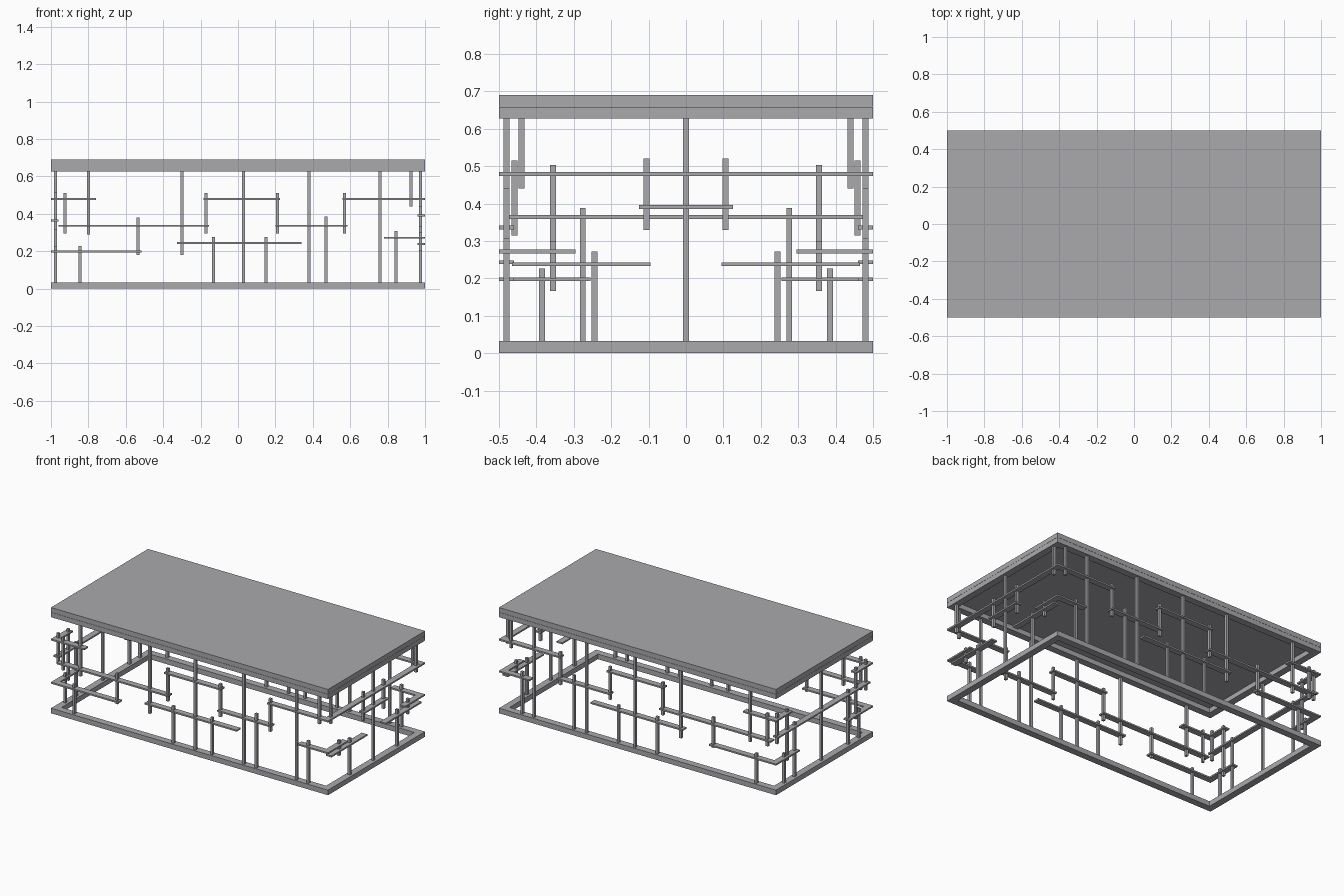
import bpy
import bmesh
from mathutils import Matrix

cube = bpy.data.objects.get("Cube")
if cube:
    bpy.data.objects.remove(cube, do_unlink=True)

# Single metal colour
metal = bpy.data.materials.new("grey metal")
metal.use_nodes = True
GREY = (0.4, 0.4, 0.42, 1)
metal.diffuse_color = GREY
metal.node_tree.nodes["Principled BSDF"].inputs["Base Color"].default_value = GREY

POST, BEAM, THICK = 0.016, 0.04, 0.01   # post width, beam width, beam thickness
FACE_Y, END_X = 0.48, 0.977             # lattice planes
FLOOR, CEIL = 0.033, 0.627              # inner faces of the two frames


def build(name, boxes):
    """One object out of boxes given as (x0, x1, y0, y1, z0, z1)."""
    bm = bmesh.new()
    for x0, x1, y0, y1, z0, z1 in boxes:
        place = Matrix.Translation(((x0 + x1) / 2, (y0 + y1) / 2, (z0 + z1) / 2))
        size = Matrix.Diagonal((x1 - x0, y1 - y0, z1 - z0, 1))
        bmesh.ops.create_cube(bm, size=1, matrix=place @ size)
    mesh = bpy.data.meshes.new(name)
    bm.to_mesh(mesh)
    bm.free()
    mesh.materials.append(metal)
    obj = bpy.data.objects.new(name, mesh)
    bpy.context.collection.objects.link(obj)
    return obj


def post(x, y, z0, z1):
    h = POST / 2
    return (x - h, x + h, y - h, y + h, z0, z1)


def frame(name, z0, z1, w=0.045):
    """Rectangular ring with an open middle."""
    bm = bmesh.new()
    rings = []
    for z in (z0, z1):
        for inset in (0, w):
            a, b = 1 - inset, 0.5 - inset
            rings.append([bm.verts.new((sx * a, sy * b, z))
                          for sx, sy in ((-1, -1), (1, -1), (1, 1), (-1, 1))])
    low_out, low_in, top_out, top_in = rings
    for r, s in ((low_out, top_out), (top_out, top_in), (top_in, low_in), (low_in, low_out)):
        for i in range(4):
            j = (i + 1) % 4
            bm.faces.new((r[i], r[j], s[j], s[i]))
    bmesh.ops.recalc_face_normals(bm, faces=bm.faces)
    mesh = bpy.data.meshes.new(name)
    bm.to_mesh(mesh)
    bm.free()
    mesh.materials.append(metal)
    bpy.context.collection.objects.link(bpy.data.objects.new(name, mesh))


# Top panel and the two frames
build("table_top", [(-1, 1, -0.5, 0.5, 0.659, 0.69)])
frame("top_frame", CEIL, 0.658)
frame("base_frame", 0, FLOOR)

# Long sides: posts as (x, bottom, top), beams as (x start, x end, height)
side_posts = [(x, FLOOR, CEIL) for x in (0.03, 0.38, 0.76)]
side_posts += [(-0.8, 0.29, CEIL), (-0.3, 0.18, CEIL), (0.925, 0.44, CEIL)]
side_posts += [(x, 0.295, 0.51) for x in (-0.925, -0.17, 0.21, 0.57)]
side_posts += [(-0.535, 0.18, 0.38), (-0.845, FLOOR, 0.227), (-0.13, FLOOR, 0.275),
               (0.15, FLOOR, 0.275), (0.47, FLOOR, 0.385), (0.845, FLOOR, 0.308)]
side_beams = [(-1, -0.76, 0.48), (-0.185, 0.225, 0.48), (0.56, 1, 0.48),
              (-0.96, -0.155, 0.336), (0.2, 0.585, 0.336), (-0.325, 0.34, 0.243),
              (-1, -0.515, 0.198), (0.78, 1, 0.272)]
for label, s in (("front", -1), ("back", 1)):
    y = s * FACE_Y
    build(label + "_posts", [post(x, y, z0, z1) for x, z0, z1 in side_posts])
    build(label + "_beams", [(x0, x1, y - BEAM / 2, y + BEAM / 2, z - THICK / 2, z + THICK / 2)
                             for x0, x1, z in side_beams])

# Short ends: the same lists along y, mirrored front to back
ends = {
    "left": (1,
             [(0.44, 0.44, CEIL), (0.105, 0.33, 0.52), (0.355, 0.2, 0.3), (0.245, FLOOR, 0.272)],
             [(0, 0.5, 0.479), (0, 0.125, 0.391), (0.295, 0.5, 0.272), (0.095, 0.465, 0.238)]),
    "right": (-1,
              [(0.458, 0.315, 0.515), (0.355, 0.167, 0.503), (0.276, FLOOR, 0.388),
               (0.385, FLOOR, 0.227)],
              [(0.33, 0.5, 0.48), (0, 0.475, 0.364), (0.255, 0.5, 0.198)]),
}
for label, (s, posts, beams) in ends.items():
    x = s * END_X
    build(label + "_centre_post", [post(x, 0, FLOOR, CEIL)])
    build(label + "_posts", [post(x, m * y, z0, z1) for m in (-1, 1) for y, z0, z1 in posts])
    strips = []
    for y0, y1, z in beams:
        spans = [(-y1, y1)] if y0 == 0 else [(-y1, -y0), (y0, y1)]
        strips += [(min(s * 0.96, s), max(s * 0.96, s), a, b, z - THICK / 2, z + THICK / 2)
                   for a, b in spans]
    build(label + "_beams", strips)
